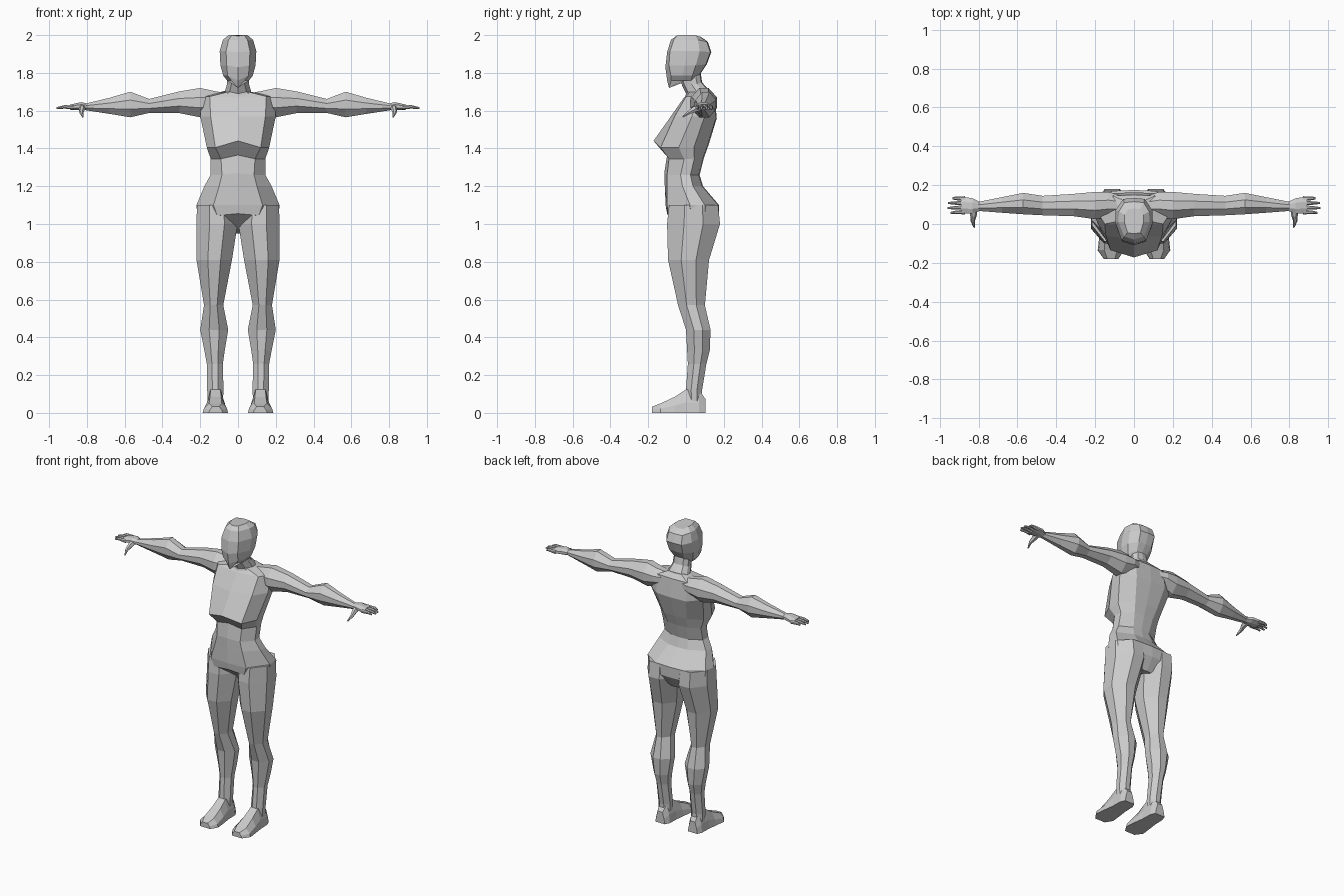
import bpy, bmesh
from mathutils import Vector


def loft(name, rings, mirror=False):
    """Skin a stack of equal-length point rings, capped at both ends."""
    bm = bmesh.new()
    vs = [[bm.verts.new(p) for p in r] for r in rings]
    n = len(rings[0])
    for a, b in zip(vs, vs[1:]):
        for i in range(n):
            j = (i + 1) % n
            bm.faces.new((a[i], a[j], b[j], b[i]))
    bm.faces.new(vs[0][::-1])
    bm.faces.new(vs[-1])
    bmesh.ops.recalc_face_normals(bm, faces=bm.faces)
    me = bpy.data.meshes.new(name)
    bm.to_mesh(me)
    bm.free()
    ob = bpy.data.objects.new(name, me)
    bpy.context.collection.objects.link(ob)
    if mirror:
        m = ob.modifiers.new("mirror", 'MIRROR')
        m.use_mirror_merge = False
    return ob


def octagon(axis, pos, a0, a1, b0, b1, c=0.4):
    """Eight-sided section filling the box a0..a1, b0..b1."""
    pts = []
    for u, v in ((1, c), (c, 1), (-c, 1), (-1, c), (-1, -c), (-c, -1), (c, -1), (1, -c)):
        a = (a0 + a1) / 2 + u * (a1 - a0) / 2
        b = (b0 + b1) / 2 + v * (b1 - b0) / 2
        pts.append((pos, a, b) if axis == 'x' else (a, b, pos))
    return pts


def body_ring(zf, zs, zb, w, yf, ye, yb, fx, bx):
    """Symmetric ten-sided section with ridge points at front and back."""
    d = yb - yf
    half = [(0, yf, zf), (fx, ye, zs), (w, yf + .45 * d, zs), (w * .97, yf + .72 * d, zs),
            (bx, yb - .01, zb), (0, yb - .005, zb)]
    return half + [(-x, y, z) for x, y, z in half[4:0:-1]]


# Torso: shoulders, chest, waist, hips, crotch
loft("torso", [body_ring(*r) for r in (
    (1.69, 1.70, 1.71, .07, .01, .02, .13, .05, .05),
    (1.67, 1.675, 1.68, .19, -.01, .0, .155, .15, .11),
    (1.57, 1.57, 1.56, .20, -.08, -.06, .168, .145, .11),
    (1.44, 1.405, 1.42, .165, -.172, -.135, .125, .12, .085),
    (1.365, 1.345, 1.35, .145, -.10, -.09, .10, .09, .07),
    (1.27, 1.26, 1.26, .145, -.115, -.10, .077, .085, .06),
    (1.19, 1.20, 1.20, .178, -.112, -.10, .095, .10, .07),
    (1.10, 1.10, 1.10, .22, -.108, -.10, .18, .13, .11),
    (1.055, 1.045, 1.03, .215, -.10, -.095, .178, .11, .11),
    (.97, .97, .95, .05, .0, .0, .13, .02, .03))])

# Neck
loft("neck", [body_ring(*r) for r in (
    (1.80, 1.80, 1.82, .055, -.035, -.03, .08, .03, .03),
    (1.73, 1.74, 1.75, .058, -.02, -.01, .09, .035, .035),
    (1.69, 1.70, 1.71, .07, .0, .01, .125, .045, .045),
    (1.65, 1.665, 1.67, .12, -.01, .01, .145, .08, .08))])

# Head: chin up to crown
loft("head", [body_ring(*r) for r in (
    (1.72, 1.76, 1.78, .058, -.09, -.078, .075, .035, .03),
    (1.76, 1.785, 1.80, .078, -.10, -.08, .085, .055, .04),
    (1.83, 1.84, 1.845, .093, -.109, -.09, .115, .06, .05),
    (1.91, 1.915, 1.91, .097, -.10, -.085, .139, .063, .055),
    (1.975, 1.975, 1.965, .08, -.08, -.065, .12, .05, .05),
    (1.995, 2.0, 1.99, .05, -.05, -.045, .085, .033, .03))])

# Arms: shoulder to wrist
loft("arm", [octagon('x', *r, .35) for r in (
    (.05, .05, .14, 1.61, 1.69),
    (.13, .035, .165, 1.59, 1.705),
    (.20, .025, .165, 1.565, 1.72),
    (.31, .04, .155, 1.587, 1.702),
    (.47, .045, .145, 1.588, 1.662),
    (.57, .05, .16, 1.565, 1.70),
    (.68, .058, .138, 1.583, 1.668),
    (.81, .068, .112, 1.603, 1.637))], True)

# Palm
loft("hand", [octagon('x', *r) for r in (
    (.79, .068, .112, 1.604, 1.636),
    (.83, .055, .132, 1.603, 1.645),
    (.89, .052, .142, 1.605, 1.632))], True)

# Fingers
for k, (y0, y1, tip) in enumerate(((.062, .057, .945), (.085, .082, .96), (.108, .108, .957), (.131, .133, .935))):
    rings = []
    for x, y, z, r in ((.87, y0, 1.618, .012), (.92, (y0 + y1) / 2, 1.62, .009), (tip, y1, 1.614, .005)):
        rings.append(octagon('x', x, y - r, y + r, z - r, z + r))
    loft(f"finger_{k + 1}", rings, True)

# Thumb
rings = []
for x, y, z, r in ((.825, .085, 1.62, .019), (.826, .045, 1.607, .017),
                   (.83, .015, 1.59, .011), (.822, -.018, 1.567, .004)):
    c = Vector((x, y, z))
    u, v = Vector((1, 0, 0)), Vector((0, -.45, .89))
    rings.append([c + r * (u * a + v * b) for a, b in ((1, 0), (.5, .87), (-.5, .87), (-1, 0), (-.5, -.87), (.5, -.87))])
loft("thumb", rings, True)

# Legs: hip to ankle
loft("leg", [octagon('z', *r, .36) for r in (
    (1.10, .01, .217, -.09, .17),
    (1.0, .002, .22, -.10, .18),
    (.81, .032, .22, -.095, .122),
    (.57, .078, .18, -.042, .10),
    (.44, .052, .20, .0, .13),
    (.33, .07, .178, .006, .126),
    (.26, .08, .165, .01, .108),
    (.12, .077, .163, .0, .085),
    (.05, .08, .16, .005, .085))], True)

# Feet: heel to toe
rings = []
for y, x0, x1, h in ((.102, .085, .155, .075), (.07, .07, .168, .12), (.0, .068, .17, .125),
                     (-.06, .06, .178, .085), (-.135, .052, .187, .05), (-.18, .08, .155, .033)):
    w = (x1 - x0) * .25
    rings.append([(x0, y, 0), (x1, y, 0), (x1 - .006, y, h * .45),
                  (x1 - w, y, h), (x0 + w, y, h), (x0 + .006, y, h * .45)])
loft("foot", rings, True)
